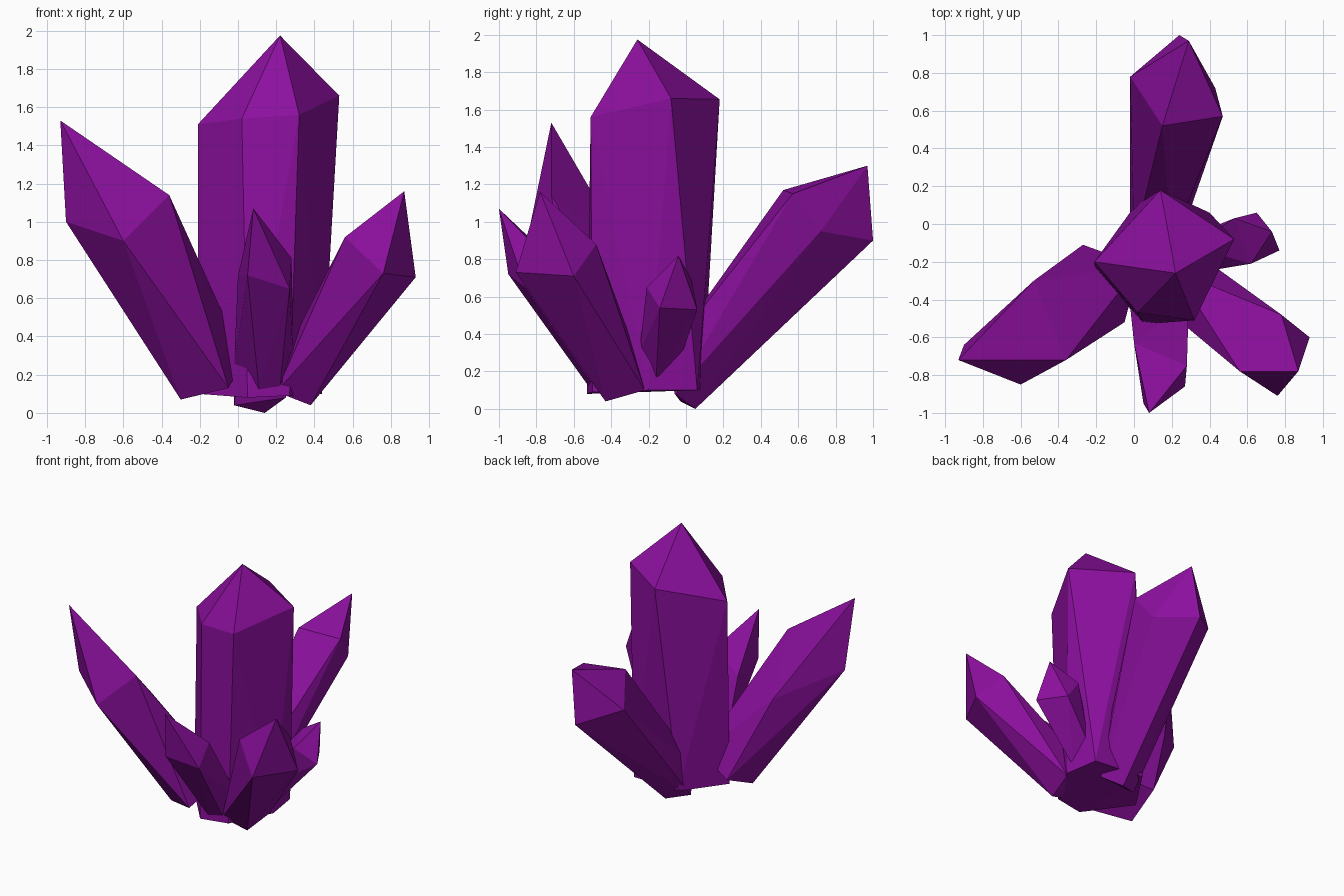
import bpy
import bmesh

# One flat colour for the whole cluster
purple = bpy.data.materials.new("deep_purple")
purple.diffuse_color = (0.26, 0.005, 0.34, 1.0)


def crystal(name, tip, shoulder, base):
    """Faceted shard: pointed tip, shoulder ring and narrower base ring, skinned flat."""
    bm = bmesh.new()
    for p in [tip] + shoulder + base:
        bm.verts.new(p)
    res = bmesh.ops.convex_hull(bm, input=bm.verts[:])
    loose = {g for g in res["geom_interior"] + res["geom_unused"]
             if isinstance(g, bmesh.types.BMVert)}
    bmesh.ops.delete(bm, geom=list(loose), context='VERTS')
    bmesh.ops.recalc_face_normals(bm, faces=bm.faces[:])
    mesh = bpy.data.meshes.new(name)
    bm.to_mesh(mesh)
    bm.free()
    mesh.materials.append(purple)
    obj = bpy.data.objects.new(name, mesh)
    bpy.context.collection.objects.link(obj)
    return obj


# Tall upright crystal in the middle
crystal("main_crystal", (0.22, -0.26, 1.975),
        [(0.32, -0.51, 1.56), (0.53, -0.08, 1.66), (0.14, 0.18, 1.655),
         (-0.21, -0.20, 1.51), (0.02, -0.47, 1.54)],
        [(-0.21, -0.23, 0.10), (0.05, -0.53, 0.08), (0.27, -0.50, 0.09),
         (0.44, -0.20, 0.10), (0.40, 0.06, 0.10), (0.0, 0.09, 0.11)])

# Long crystal leaning left
crystal("left_crystal", (-0.93, -0.72, 1.53),
        [(-0.60, -0.85, 0.90), (-0.36, -0.72, 1.14),
         (-0.53, -0.30, 0.81), (-0.90, -0.64, 1.00)],
        [(-0.30, -0.38, 0.07), (-0.27, -0.11, 0.19),
         (-0.05, -0.52, 0.13), (0.03, -0.22, 0.28)])

# Crystal leaning right and forward
crystal("right_crystal", (0.87, -0.78, 1.16),
        [(0.93, -0.60, 0.71), (0.76, -0.91, 0.73),
         (0.56, -0.78, 0.92), (0.78, -0.48, 0.88)],
        [(0.38, -0.43, 0.04), (0.42, -0.22, 0.10),
         (0.20, -0.48, 0.11), (0.22, -0.25, 0.25)])

# Crystal leaning back
crystal("back_crystal", (0.29, 0.97, 1.30),
        [(0.15, 0.52, 1.17), (0.47, 0.57, 1.15), (0.43, 0.72, 0.95),
         (0.24, 1.00, 0.90), (-0.02, 0.78, 1.00)],
        [(0.14, 0.05, 0.0), (-0.02, -0.03, 0.04), (0.25, -0.06, 0.08),
         (0.0, -0.10, 0.25), (0.20, -0.10, 0.30)])

# Short crystal leaning to the front
crystal("front_crystal", (0.08, -1.0, 1.07),
        [(0.05, -0.95, 0.72), (0.27, -0.86, 0.65),
         (0.28, -0.75, 0.81), (0.0, -0.63, 0.72)],
        [(0.11, -0.52, 0.12), (0.22, -0.50, 0.13),
         (0.29, -0.42, 0.28), (-0.02, -0.44, 0.25)])

# Smallest crystal on the right side
crystal("small_side_crystal", (0.73, -0.04, 0.82),
        [(0.65, 0.06, 0.53), (0.77, -0.14, 0.54),
         (0.62, -0.21, 0.65), (0.53, 0.03, 0.69)],
        [(0.42, -0.16, 0.15), (0.38, -0.25, 0.30),
         (0.38, -0.03, 0.27), (0.30, -0.12, 0.38)])
